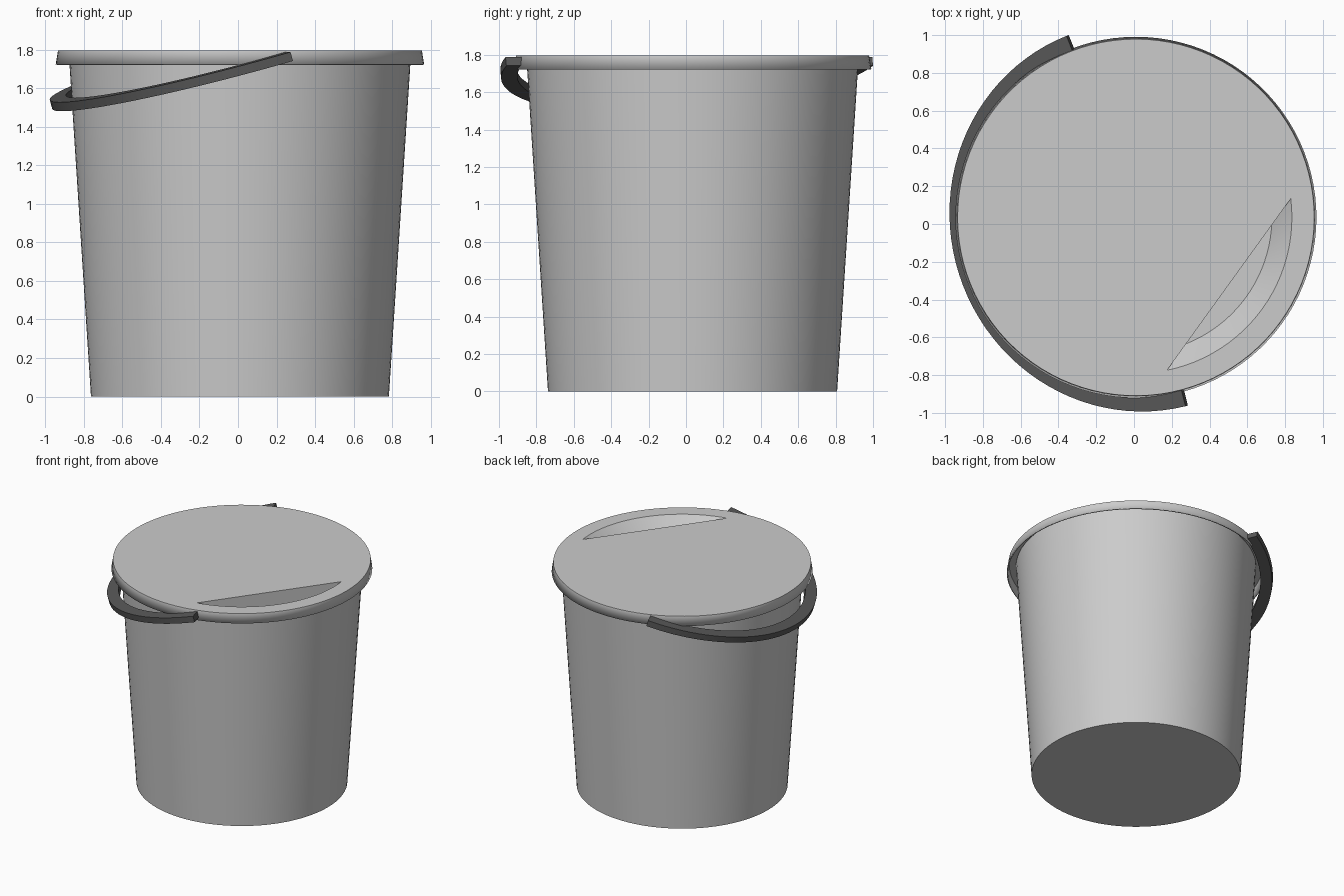
import bpy, bmesh
from math import cos, sin, acos, radians, pi
from mathutils import Vector

if "Cube" in bpy.data.objects:
    bpy.data.objects.remove(bpy.data.objects["Cube"])

CX, CY = 0.01, 0.035          # bucket axis
TOP = 1.797


def polar(r, a, z):
    return Vector((CX + r * cos(a), CY + r * sin(a), z))


def finish(name, bm, color=None):
    me = bpy.data.meshes.new(name)
    bm.to_mesh(me)
    bm.free()
    ob = bpy.data.objects.new(name, me)
    bpy.context.collection.objects.link(ob)
    if color:
        mat = bpy.data.materials.new(name + "_material")
        mat.diffuse_color = color
        mat.use_nodes = True
        mat.node_tree.nodes["Principled BSDF"].inputs["Base Color"].default_value = mat.diffuse_color
        me.materials.append(mat)
    bpy.ops.object.select_all(action='DESELECT')
    ob.select_set(True)
    bpy.context.view_layer.objects.active = ob
    bpy.ops.object.shade_smooth_by_angle(angle=radians(30))
    return ob


def bridge(bm, a, b, closed=False):
    n = len(a)
    for i in range(n if closed else n - 1):
        j = (i + 1) % n
        bm.faces.new((a[i], a[j], b[j], b[i]))


# Bucket: tapered thin-walled shell with a flat bottom
bm = bmesh.new()
profile = [(0.773, 0), (0.888, 1.78), (0.876, 1.78), (0.762, 0.015)]
rings = [[bm.verts.new(polar(r, 2 * pi * i / 96, z)) for i in range(96)]
         for r, z in profile]
for lo, hi in zip(rings, rings[1:]):
    bridge(bm, lo, hi, True)
bm.faces.new(rings[0][::-1])
bm.faces.new(rings[-1])
bmesh.ops.recalc_face_normals(bm, faces=bm.faces)
finish("bucket_body", bm)

# Lid: flat disc, flared skirt and a crescent finger recess
bm = bmesh.new()
mid, half = radians(-35.8), radians(42.7)
r_out, r_in, depth = 0.826, 0.72, 0.12
half_in = acos(r_out * cos(half) / r_in)
N, M = 24, 76
angles = [mid - half + 2 * half * i / N for i in range(N + 1)]
angles += [mid + half + (2 * pi - 2 * half) * i / M for i in range(1, M)]
rim = [bm.verts.new(polar(0.944, a, TOP)) for a in angles]
skirt = [bm.verts.new(polar(0.956, a, 1.723)) for a in angles]
edge = [bm.verts.new(polar(r_out, a, TOP)) for a in angles[:N + 1]]
low = [bm.verts.new(polar(r_in, mid + half_in * (2 * i / N - 1), TOP - depth))
       for i in range(N + 1)]
bridge(bm, skirt, rim, True)
bridge(bm, rim[:N + 1], edge)
bridge(bm, edge, low)
bm.faces.new(rim[N:] + [rim[0], edge[0], edge[N]])
bm.faces.new((edge[N], edge[0], low[0], low[N]))
bm.faces.new(low)
bmesh.ops.recalc_face_normals(bm, faces=bm.faces)
bm.normal_update()
if max(bm.faces, key=lambda f: f.calc_area()).normal.z < 0:
    bmesh.ops.reverse_faces(bm, faces=bm.faces)
lid = finish("lid", bm)
solid = lid.modifiers.new("thickness", 'SOLIDIFY')
solid.thickness = 0.01
solid.offset = -1

# Handle: slightly-under-half ring hanging tilted from the hinge line
bm = bmesh.new()
pivot = Vector((-0.035, 0.018, 1.765))
tilt = radians(15.7)
u = Vector((0.306, -0.952, 0)).normalized()
flat = Vector((-0.952, -0.306, 0)).normalized()
v = flat * cos(tilt) - Vector((0, 0, sin(tilt)))
w = flat * sin(tilt) + Vector((0, 0, cos(tilt)))
section = [(0.945, -0.024), (1.032, -0.024), (1.032, 0.024), (0.945, 0.024)]
loops = []
for i in range(49):
    a = radians(3.8) + (pi - 2 * radians(3.8)) * i / 48
    loops.append([bm.verts.new(pivot + u * r * cos(a) + v * (r * sin(a) - 0.067) + w * h)
                  for r, h in section])
for a, b in zip(loops, loops[1:]):
    bridge(bm, a, b, True)
bm.faces.new(loops[0])
bm.faces.new(loops[-1])
bmesh.ops.recalc_face_normals(bm, faces=bm.faces)
finish("handle", bm, (0.1, 0.1, 0.1, 1))
